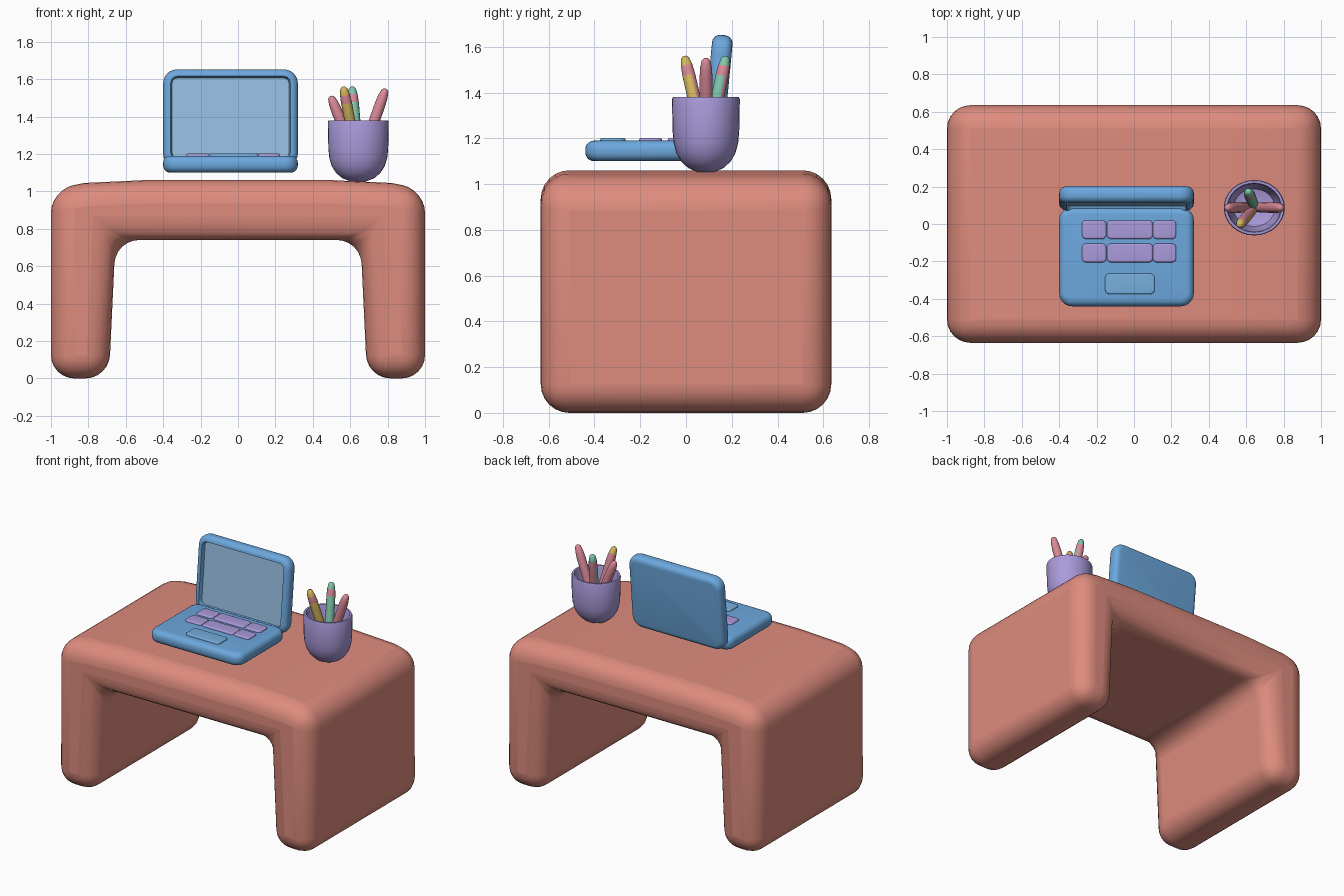
import bpy, bmesh, math
from mathutils import Vector, Matrix

cube = bpy.data.objects.get("Cube")
if cube:
    bpy.data.objects.remove(cube, do_unlink=True)


def material(name, r, g, b):
    """Flat colour given as display values, stored as linear."""
    col = [((c / 255 + 0.055) / 1.055) ** 2.4 for c in (r, g, b)] + [1]
    m = bpy.data.materials.new(name)
    m.use_nodes = True
    m.diffuse_color = col
    m.node_tree.nodes["Principled BSDF"].inputs["Base Color"].default_value = col
    return m


CORAL = material("coral", 222, 140, 126)
BLUE = material("blue", 108, 168, 222)
PALE = material("pale screen blue", 150, 190, 224)
PAD = material("touchpad blue", 118, 174, 222)
PURPLE = material("purple", 170, 154, 218)
PINK = material("pink", 218, 138, 152)
YELLOW = material("yellow", 214, 184, 92)
GREEN = material("green", 128, 200, 172)


def finish(bm, name, mats, matrix=None, angle=40):
    """Turn a bmesh into a smooth-shaded object."""
    bmesh.ops.recalc_face_normals(bm, faces=bm.faces)
    me = bpy.data.meshes.new(name)
    bm.to_mesh(me)
    bm.free()
    for m in mats:
        me.materials.append(m)
    ob = bpy.data.objects.new(name, me)
    bpy.context.collection.objects.link(ob)
    if matrix:
        ob.matrix_world = matrix
    bpy.ops.object.select_all(action='DESELECT')
    ob.select_set(True)
    bpy.context.view_layer.objects.active = ob
    bpy.ops.object.shade_smooth_by_angle(angle=math.radians(angle))
    return ob


def slab(name, size, corner, rim, mats, matrix, recess=None):
    """Rounded pad; recess = (border, depth) sinks a panel into its top."""
    bm = bmesh.new()
    bmesh.ops.create_cube(bm, size=1)
    bmesh.ops.scale(bm, vec=size, verts=bm.verts)
    upright = [e for e in bm.edges
               if abs(e.verts[0].co.z - e.verts[1].co.z) > size[2] / 2]
    bmesh.ops.bevel(bm, geom=upright, offset=corner, segments=6, profile=0.5,
                    affect='EDGES')
    bm.normal_update()
    caps = [f for f in bm.faces if abs(f.normal.z) > 0.9]
    rims = list({e for f in caps for e in f.edges})
    bmesh.ops.bevel(bm, geom=rims, offset=rim, segments=5, profile=0.5,
                    affect='EDGES')
    if recess:
        bm.normal_update()
        top = max((f for f in bm.faces if f.normal.z > 0.9),
                  key=lambda f: f.calc_area())
        bmesh.ops.inset_region(bm, faces=[top], thickness=recess[0])
        bmesh.ops.inset_region(bm, faces=[top], thickness=0.008, depth=-recess[1])
        top.material_index = 1
    return finish(bm, name, mats, matrix)


def lathe(profile, sides):
    """Revolve (radius, height) points about z."""
    bm = bmesh.new()
    vs = [bm.verts.new((r, 0, z)) for r, z in profile]
    es = [bm.edges.new(p) for p in zip(vs, vs[1:])]
    bmesh.ops.spin(bm, geom=vs + es, cent=(0, 0, 0), axis=(0, 0, 1),
                   angle=math.tau, steps=sides, use_duplicate=False)
    bmesh.ops.remove_doubles(bm, verts=bm.verts, dist=0.0005)
    bmesh.ops.recalc_face_normals(bm, faces=bm.faces)
    return bm


# Desk: one arch profile, extruded in depth and softly rounded
half = [(0.5, 1.06), (0.82, 1.045), (1, 1.01), (1, 0), (0.69, 0), (0.655, 0.74)]
arch = half + [(-x, z) for x, z in reversed(half)]
bm = bmesh.new()
face = bm.faces.new([bm.verts.new((x, -0.635, z)) for x, z in arch])
ext = bmesh.ops.extrude_face_region(bm, geom=[face])
bmesh.ops.translate(bm, vec=(0, 1.27, 0),
                    verts=[v for v in ext["geom"] if isinstance(v, bmesh.types.BMVert)])
desk = finish(bm, "desk", [CORAL])
bev = desk.modifiers.new("soft edges", 'BEVEL')
bev.width = 0.125
bev.segments = 6
bev.limit_method = 'ANGLE'
bev.angle_limit = math.radians(25)

# Laptop
CX = -0.04
slab("laptop_base", (0.72, 0.53, 0.09), 0.07, 0.038, [BLUE],
     Matrix.Translation((CX, -0.175, 1.145)))
lid_pose = Matrix.Translation((CX, 0.137, 1.39)) @ Matrix.Rotation(math.radians(84.5), 4, 'X')
slab("laptop_lid", (0.72, 0.525, 0.09), 0.075, 0.036, [BLUE, PALE], lid_pose,
     recess=(0.004, 0.025))

# Keys in two rows, wide one in the middle, and the touchpad
for row, y in (("back", -0.03), ("front", -0.155)):
    for col, x, w in (("left", 0.163, 0.125), ("middle", -0.022, 0.245),
                      ("right", -0.213, 0.13)):
        slab(f"key_{row}_{col}", (w, 0.1, 0.04), 0.022, 0.01, [PURPLE],
             Matrix.Translation((x, y, 1.182)))
slab("touchpad", (0.265, 0.11, 0.03), 0.025, 0.008, [PAD],
     Matrix.Translation((-0.022, -0.32, 1.187)))

# Pencil cup: round-bottomed, hollow, slightly oval
outer = [(0, 0), (0.045, 0.004), (0.085, 0.02), (0.118, 0.048), (0.142, 0.085),
         (0.155, 0.13), (0.16, 0.18), (0.163, 0.32), (0.159, 0.33)]
inner = [(0.145, 0.33), (0.14, 0.32), (0.137, 0.18), (0.11, 0.09), (0, 0.06)]
bm = lathe(outer + inner, 32)
bmesh.ops.scale(bm, vec=(1, 0.91, 1), verts=bm.verts)
finish(bm, "pencil_cup", [PURPLE], Matrix.Translation((0.643, 0.087, 1.05)), 50)


# Pencils: rounded sticks fanning out from the cup floor
def pencil(name, tip, colour):
    foot, tip = Vector((0.645, 0.09, 1.14)), Vector(tip)
    n = (tip - foot).length
    bm = lathe([(0, 0), (0.026, 0), (0.029, n * 0.5), (0.029, n - 0.09),
                (0.026, n - 0.045), (0.019, n - 0.012), (0.01, n - 0.002), (0, n)], 14)
    for f in bm.faces:
        z = f.calc_center_median().z
        band = n - 0.09 < z < n - 0.045
        behind = f.normal.y > 0.5 and z < n - 0.045
        f.material_index = 1 if band or behind else 0
    turn = Vector((0, 0, 1)).rotation_difference(tip - foot).to_matrix().to_4x4()
    finish(bm, name, [colour, PINK], Matrix.Translation(foot) @ turn)


pencil("pencil_pink_right", (0.495, 0.087, 1.51), PINK)
pencil("pencil_pink_left", (0.79, 0.087, 1.55), PINK)
pencil("pencil_yellow", (0.563, -0.007, 1.56), YELLOW)
pencil("pencil_green", (0.61, 0.175, 1.56), GREEN)
